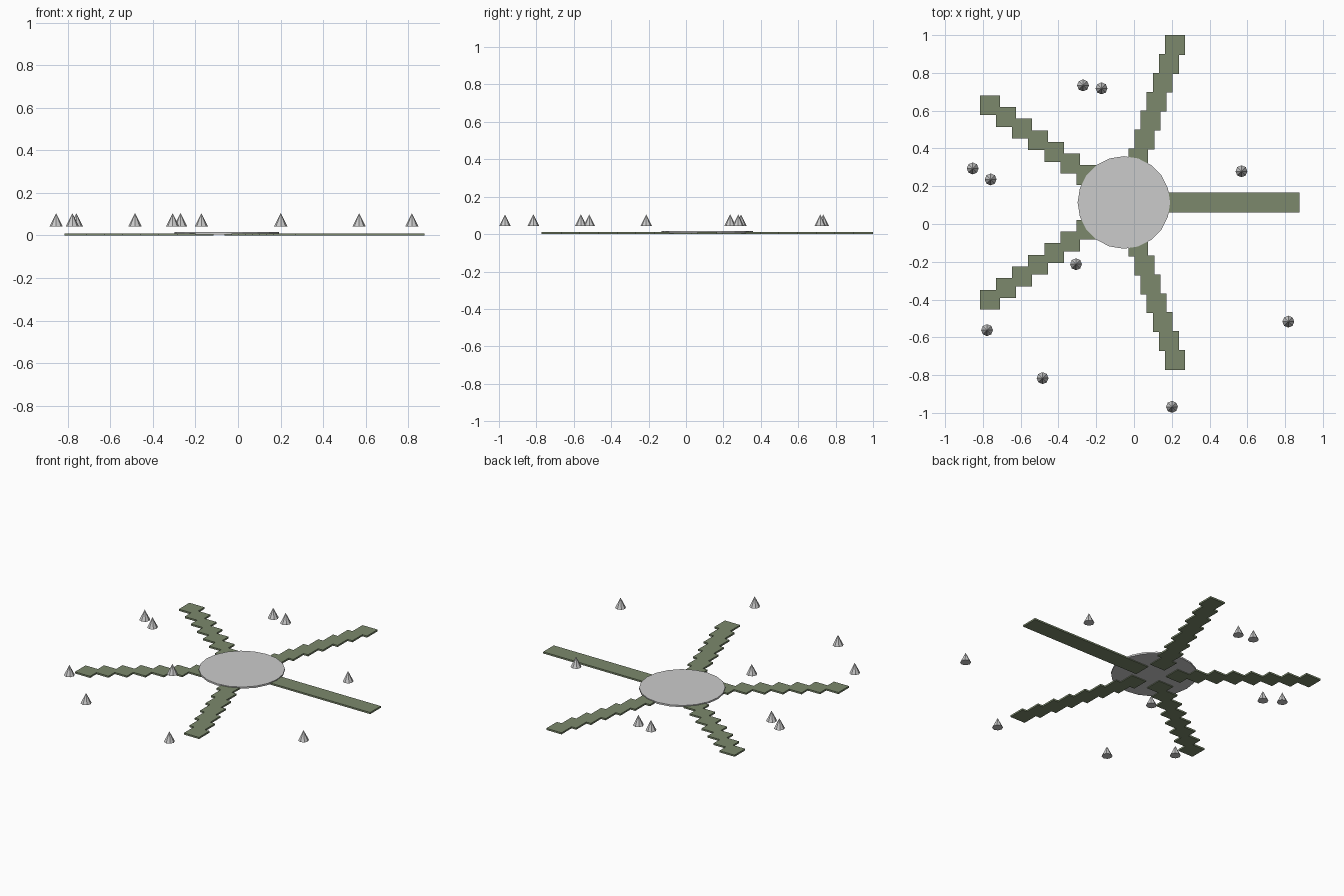
import bpy
from math import cos, sin, radians

if "Cube" in bpy.data.objects:
    bpy.data.objects.remove(bpy.data.objects["Cube"])

CX, CY = -0.0535, 0.114      # centre of the star
BLOCK, THICK = 0.105, 0.0105

green = bpy.data.materials.new("dark_green")
green.diffuse_color = (0.2, 0.25, 0.15, 1)
green.use_nodes = True
green.node_tree.nodes["Principled BSDF"].inputs["Base Color"].default_value = green.diffuse_color


def block(name, x, y):
    bpy.ops.mesh.primitive_cube_add(size=1, location=(x, y, THICK / 2))
    ob = bpy.context.object
    ob.name = name
    ob.scale = (BLOCK, BLOCK, THICK)
    ob.data.materials.append(green)


# five paths made of axis-aligned square slabs
for arm in range(5):
    a = radians(72 * arm)
    for i in range(8):
        d = 0.141 + i * BLOCK
        block(f"path_{arm + 1}_slab_{i + 1}", CX + d * cos(a), CY + d * sin(a))

# round plaza in the middle
bpy.ops.mesh.primitive_cylinder_add(vertices=20, radius=0.245, depth=THICK,
                                    location=(CX, CY, 0.0105))
bpy.context.object.name = "plaza_disc"

# scattered small cones hovering above the ground
spots = [(-0.27, 0.734), (-0.172, 0.718), (-0.854, 0.294), (-0.759, 0.236),
         (0.569, 0.279), (-0.307, -0.213), (-0.778, -0.562), (0.817, -0.517),
         (-0.484, -0.816), (0.201, -0.968)]
for i, (x, y) in enumerate(spots):
    bpy.ops.mesh.primitive_cone_add(vertices=8, radius1=0.0315, depth=0.063,
                                    location=(x, y, 0.0735))
    bpy.context.object.name = f"cone_{i + 1}"
